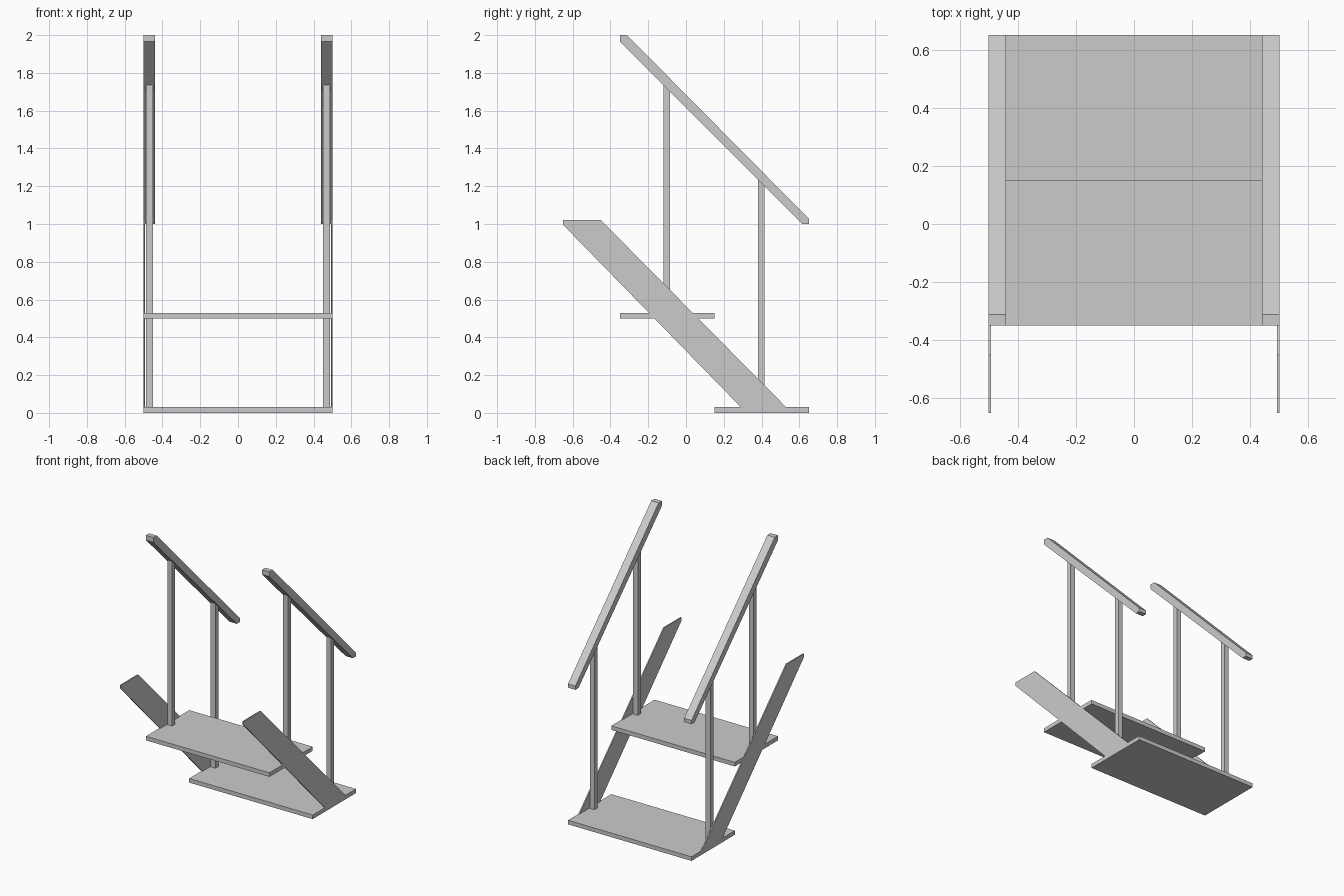
import bpy

if "Cube" in bpy.data.objects:
    bpy.data.objects.remove(bpy.data.objects["Cube"])


def extrude_profile(name, profile, x0, x1):
    """Solid from a (y, z) outline swept between two x positions."""
    n = len(profile)
    verts = [(x, y, z) for x in (x0, x1) for y, z in profile]
    faces = [tuple(range(n))[::-1], tuple(range(n, 2 * n))]
    faces += [(i, (i + 1) % n, n + (i + 1) % n, n + i) for i in range(n)]
    mesh = bpy.data.meshes.new(name)
    mesh.from_pydata(verts, [], faces)
    obj = bpy.data.objects.new(name, mesh)
    bpy.context.collection.objects.link(obj)
    # consistent outward normals
    import bmesh
    bm = bmesh.new()
    bm.from_mesh(mesh)
    bmesh.ops.recalc_face_normals(bm, faces=bm.faces)
    bm.to_mesh(mesh)
    bm.free()
    return obj


def rect(y0, y1, z0, z1):
    return [(y0, z0), (y1, z0), (y1, z1), (y0, z1)]


def mirrored(obj):
    obj.modifiers.new("Mirror", 'MIRROR').use_axis[0] = True
    return obj


# Treads
extrude_profile("lower_tread", rect(0.15, 0.65, 0.0, 0.03), -0.5, 0.5)
extrude_profile("upper_tread", rect(-0.35, 0.15, 0.5, 0.53), -0.5, 0.5)

# Thin sloping side plates
plate = [(-0.65, 1.02), (-0.65, 0.995), (0.32, 0.0), (0.56, 0.0), (-0.45, 1.02)]
mirrored(extrude_profile("side_stringers", plate, 0.492, 0.5))

# Handrail posts, standing on the treads and ending inside the rails
mirrored(extrude_profile("upper_posts", rect(-0.12, -0.085, 0.53, 1.735), 0.45, 0.487))
mirrored(extrude_profile("lower_posts", rect(0.38, 0.415, 0.03, 1.238), 0.45, 0.487))

# Sloping handrails with trimmed ends
rail = [(-0.35, 2.0), (-0.35, 1.965), (0.615, 1.0), (0.65, 1.0), (0.65, 1.028), (-0.312, 2.0)]
mirrored(extrude_profile("handrails", rail, 0.44, 0.5))
